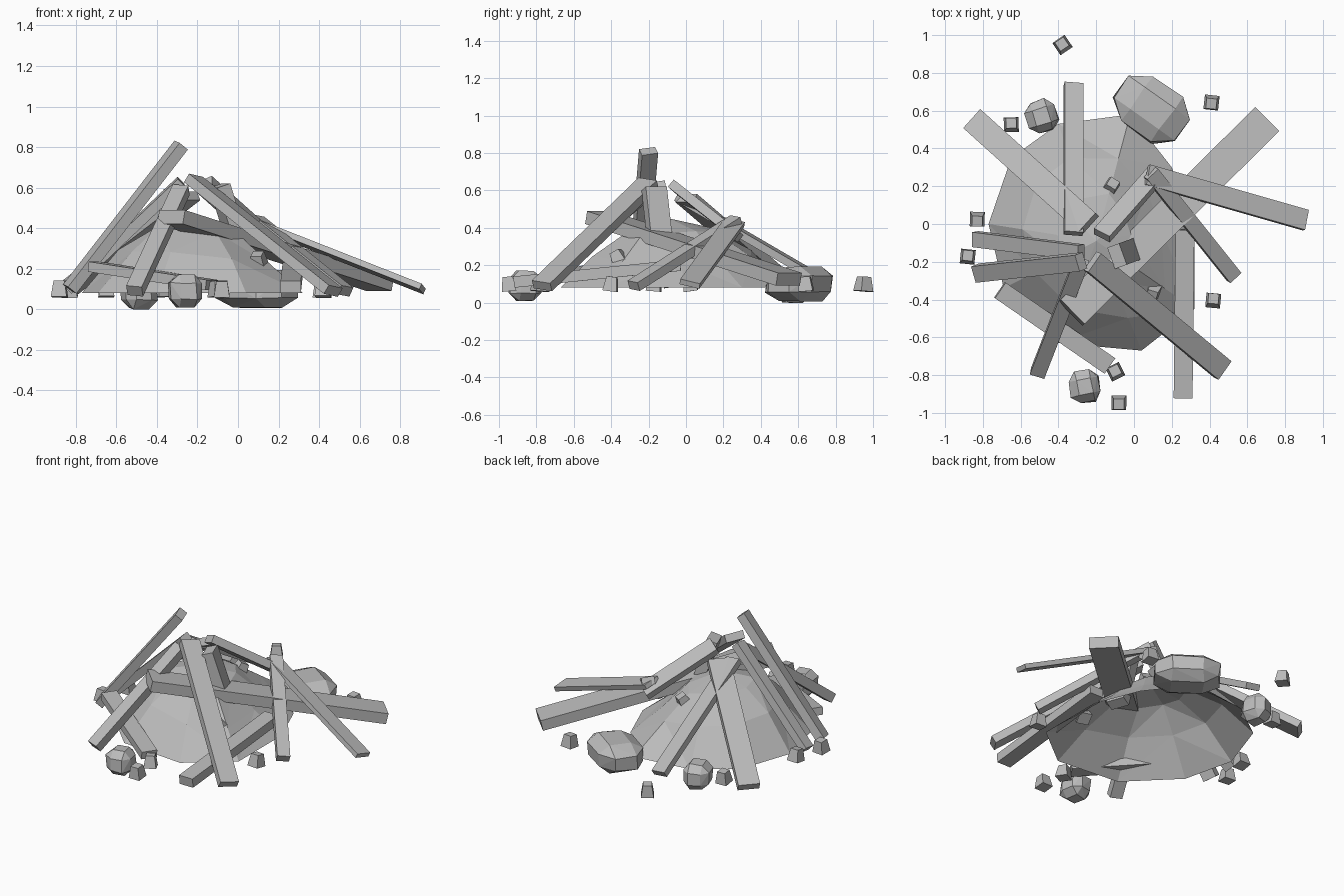
import bpy, bmesh, math, random
from mathutils import Vector, Matrix

random.seed(4)
if "Cube" in bpy.data.objects:
    bpy.data.objects.remove(bpy.data.objects["Cube"])

grey = bpy.data.materials.new("rubble_grey")
grey.use_nodes = True
colour = (0.5, 0.5, 0.5, 1)
grey.diffuse_color = colour
grey.node_tree.nodes["Principled BSDF"].inputs["Base Color"].default_value = colour


def finish(name, bm):
    mesh = bpy.data.meshes.new(name)
    bm.to_mesh(mesh)
    bm.free()
    mesh.materials.append(grey)
    obj = bpy.data.objects.new(name, mesh)
    bpy.context.collection.objects.link(obj)
    return obj


def plank(name, low, high, width, thick, roll=0.0):
    """Straight board between two end points; roll lifts its left edge."""
    low, high = Vector(low), Vector(high)
    along = (high - low).normalized()
    side = Vector((0, 0, 1)).cross(along).normalized()
    up = along.cross(side)
    turn = Matrix((along, side, up)).transposed().to_4x4() @ Matrix.Rotation(roll, 4, 'X')
    size = Matrix.Diagonal(((high - low).length, width, thick, 1))
    bm = bmesh.new()
    bmesh.ops.create_cube(bm, size=1,
                          matrix=Matrix.Translation((low + high) / 2) @ turn @ size)
    finish(name, bm)


def boulder(name, centre, size, spin):
    """Chunky stone: a box with broad cut corners."""
    bm = bmesh.new()
    bmesh.ops.create_cube(bm, size=1)
    bmesh.ops.bevel(bm, geom=bm.edges[:], offset=0.26, segments=1, affect='EDGES')
    for v in bm.verts:
        v.co *= random.uniform(0.94, 1.08)
    bmesh.ops.convex_hull(bm, input=bm.verts[:])
    bmesh.ops.transform(bm, verts=bm.verts[:], matrix=Matrix.Translation(centre)
                        @ Matrix.Rotation(spin, 4, 'Z') @ Matrix.Diagonal((*size, 1)))
    finish(name, bm)


def chip(name, centre, tilt):
    """Small tapered block."""
    bm = bmesh.new()
    bmesh.ops.create_cube(bm, size=0.078)
    for v in bm.verts:
        if v.co.z > 0:
            v.co.x *= 0.7
            v.co.y *= 0.7
    turn = Matrix.Rotation(random.uniform(-0.6, 0.6), 4, 'Z') @ Matrix.Rotation(tilt, 4, 'X')
    bmesh.ops.transform(bm, verts=bm.verts[:], matrix=Matrix.Translation(centre) @ turn)
    finish(name, bm)


# Hollow faceted mound: shrinking rings joined by triangles, lower on its right-hand slope
outline = [(0.32, 0.0), (0.2, 0.3), (-0.02, 0.58), (-0.4, 0.53), (-0.65, 0.35),
           (-0.77, 0.0), (-0.69, -0.34), (-0.4, -0.63), (0.04, -0.67), (0.32, -0.45)]
peak = Vector((-0.2, -0.09, 0.45))
bm = bmesh.new()
rings = []
for scale, z in ((1, 0.08), (0.68, 0.26), (0.36, 0.39)):
    ring = []
    for x, y in outline:
        s, lift = scale, 0
        if scale < 1:
            s *= random.uniform(0.95, 1.05)
            lift = random.uniform(-0.01, 0.01) - 0.1 * s * (x - peak.x)
        ring.append(bm.verts.new((peak.x + (x - peak.x) * s,
                                  peak.y + (y - peak.y) * s, z + lift)))
    rings.append(ring)
top = bm.verts.new(peak)
count = len(outline)
for i in range(count):
    j = (i + 1) % count
    for a, b in zip(rings, rings[1:]):
        if i % 2:
            bm.faces.new((a[i], a[j], b[j]))
            bm.faces.new((a[i], b[j], b[i]))
        else:
            bm.faces.new((a[i], a[j], b[i]))
            bm.faces.new((a[j], b[j], b[i]))
    bm.faces.new((rings[-1][i], rings[-1][j], top))
finish("mound", bm)

# Fallen planks: low end, high end, width, thickness, roll
planks = {
    "tall_left_plank": ((-0.83, -0.26, 0.1), (-0.28, -0.2, 0.81), 0.09, 0.055, 0.22),
    "left_plank": ((-0.84, -0.08, 0.1), (-0.28, -0.15, 0.63), 0.08, 0.05, 0.2),
    "back_left_plank": ((-0.85, 0.55, 0.09), (-0.24, 0.0, 0.56), 0.135, 0.05),
    "back_plank": ((-0.32, 0.74, 0.11), (-0.32, -0.05, 0.57), 0.1, 0.04, -0.15),
    "front_plank": ((0.47, -0.77, 0.09), (-0.22, -0.2, 0.64), 0.12, 0.05, 0.15),
    "wide_cross_plank": ((0.7, 0.55, 0.125), (-0.33, -0.47, 0.455), 0.18, 0.07),
    "flat_plank": ((0.26, -0.92, 0.11), (0.27, -0.03, 0.2), 0.1, 0.06),
    "right_front_plank": ((0.53, -0.28, 0.09), (0.09, 0.27, 0.44), 0.08, 0.05, 0.15),
    "right_plank": ((0.91, 0.02, 0.1), (0.07, 0.26, 0.43), 0.11, 0.03, 0.25),
    "upper_plank": ((0.12, 0.27, 0.36), (-0.17, -0.06, 0.62), 0.1, 0.05, 0.45),
    "steep_plank": ((0.02, -0.13, 0.25), (-0.09, -0.17, 0.61), 0.12, 0.07),
    "front_left_plank": ((-0.51, -0.79, 0.09), (-0.28, -0.2, 0.59), 0.08, 0.06, 0.12),
    "low_left_plank": ((-0.13, -0.75, 0.12), (-0.71, -0.35, 0.21), 0.1, 0.05),
}
for name, spec in planks.items():
    plank(name, *spec)

# Boulders
boulder("large_boulder", (0.095, 0.61, 0.1), (0.4, 0.29, 0.18), -0.62)
boulder("back_boulder", (-0.49, 0.57, 0.085), (0.16, 0.17, 0.16), 0.3)
boulder("front_boulder", (-0.26, -0.86, 0.09), (0.16, 0.17, 0.165), 0.2)

# Chips scattered on the ground and two resting on the mound
ground = [(-0.38, 0.95), (-0.65, 0.53), (0.41, 0.64), (-0.83, 0.02),
          (-0.88, -0.17), (0.42, -0.4), (-0.1, -0.78), (-0.08, -0.95)]
for i, (x, y) in enumerate(ground):
    chip(f"ground_chip_{i + 1}", (x, y, 0.1), random.uniform(-0.15, 0.15))
chip("back_mound_chip", (-0.12, 0.2, 0.34), -0.5)
chip("front_mound_chip", (0.1, -0.36, 0.24), 0.5)
